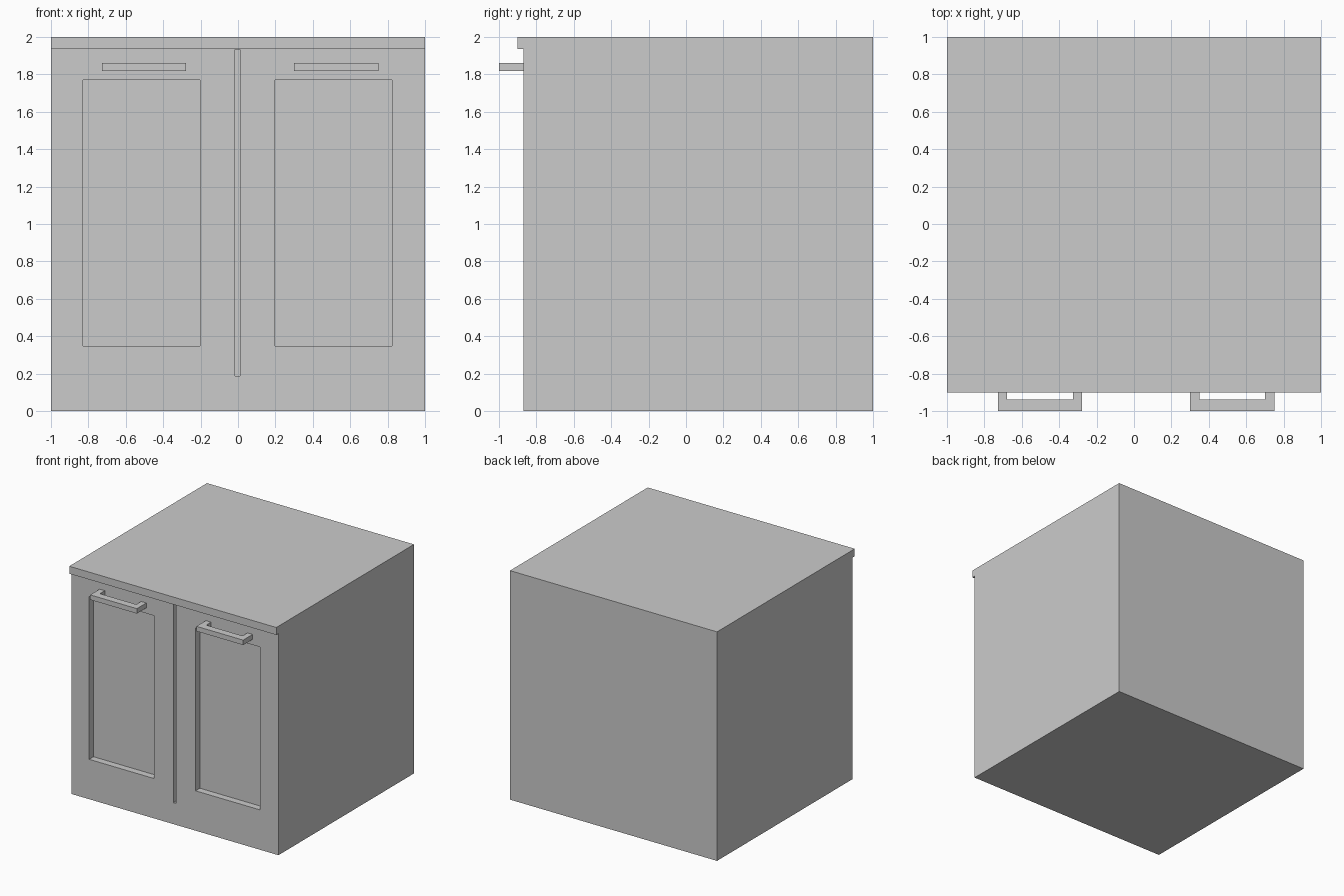
import bpy, bmesh

if "Cube" in bpy.data.objects:
    bpy.data.objects.remove(bpy.data.objects["Cube"])


def extrude_profile(name, points, axis, start, end):
    """Closed 2D profile extruded along x (points are y,z) or z (points are x,y)."""
    bm = bmesh.new()
    if axis == 'x':
        verts = [bm.verts.new((start, a, b)) for a, b in points]
        shift = (end - start, 0, 0)
    else:
        verts = [bm.verts.new((a, b, start)) for a, b in points]
        shift = (0, 0, end - start)
    face = bm.faces.new(verts)
    out = bmesh.ops.extrude_face_region(bm, geom=[face], use_keep_orig=True)
    moved = [g for g in out['geom'] if isinstance(g, bmesh.types.BMVert)]
    bmesh.ops.translate(bm, verts=moved, vec=shift)
    bmesh.ops.recalc_face_normals(bm, faces=bm.faces)
    mesh = bpy.data.meshes.new(name)
    bm.to_mesh(mesh)
    bm.free()
    obj = bpy.data.objects.new(name, mesh)
    bpy.context.collection.objects.link(obj)
    return obj


FRONT = -0.87

# Cabinet body with the overhanging worktop lip
body = extrude_profile("cabinet_body", [
    (1, 0), (1, 2), (-0.9, 2), (-0.9, 1.935), (FRONT, 1.935), (FRONT, 0)], 'x', -1, 1)


def recess(name, x0, x1, z0, z1, depth):
    """Cut a rectangular recess into the cabinet front."""
    y0, y1 = FRONT - 0.1, FRONT + depth
    cutter = extrude_profile(name, [(x0, y0), (x1, y0), (x1, y1), (x0, y1)], 'z', z0, z1)
    mod = body.modifiers.new(name, 'BOOLEAN')
    mod.operation = 'DIFFERENCE'
    mod.solver = 'EXACT'
    mod.object = cutter
    bpy.context.view_layer.objects.active = body
    bpy.ops.object.modifier_apply(modifier=name)
    bpy.data.objects.remove(cutter)


# Door panels and the gap between the doors
recess("left_panel", -0.828, -0.203, 0.348, 1.77, 0.06)
recess("right_panel", 0.199, 0.824, 0.348, 1.77, 0.06)
recess("door_gap", -0.016, 0.012, 0.187, 1.934, 0.06)

# U-shaped bar handles
for name, x0 in (("left_handle", -0.728), ("right_handle", 0.299)):
    x1, t = x0 + 0.451, 0.05
    back = FRONT + 0.01
    extrude_profile(name, [
        (x0, back), (x0, -1), (x1, -1), (x1, back),
        (x1 - t, back), (x1 - t, -0.937), (x0 + t, -0.937), (x0 + t, back)],
        'z', 1.818, 1.861)
